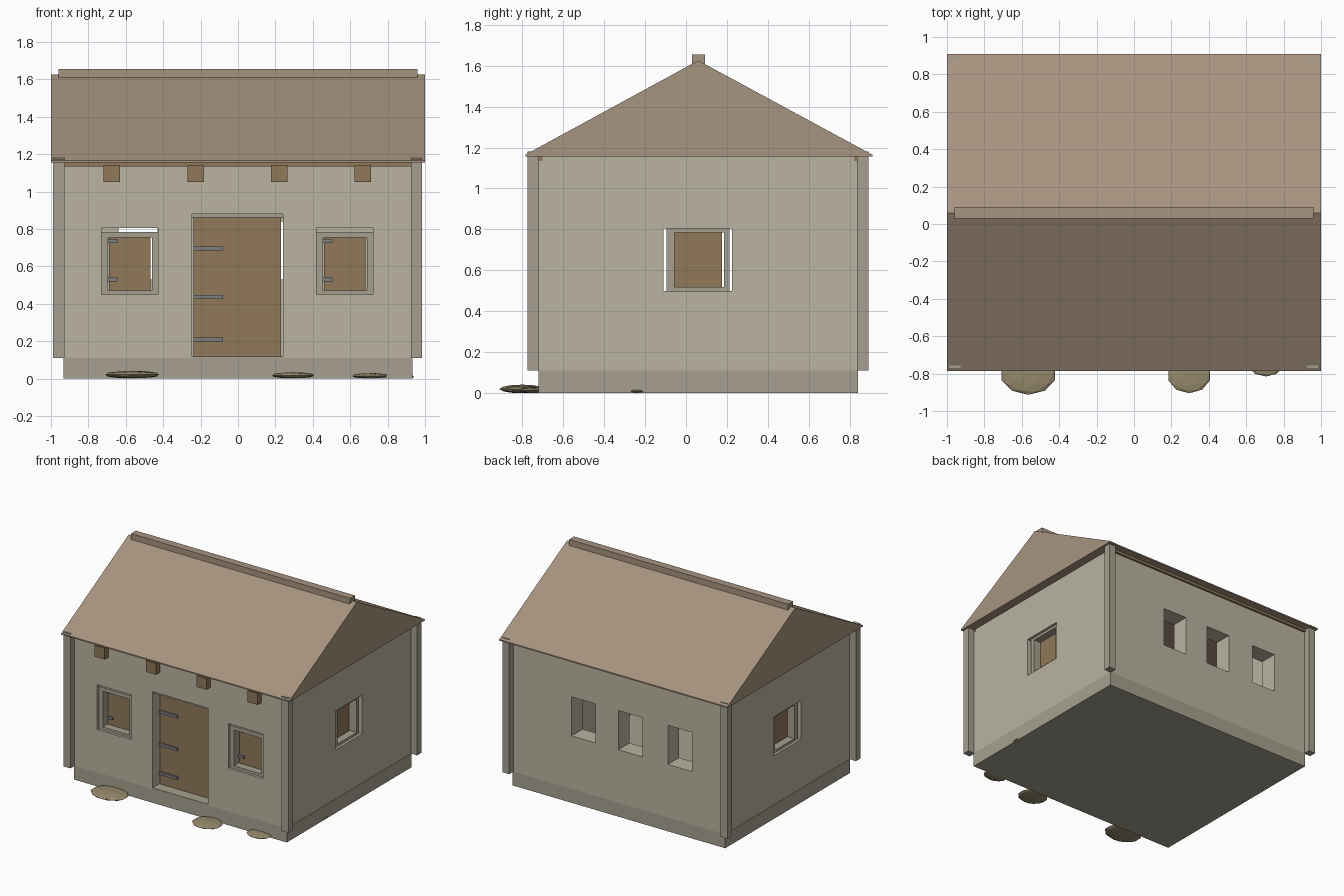
import bpy, bmesh
from mathutils import Matrix, Vector

if "Cube" in bpy.data.objects:
    bpy.data.objects.remove(bpy.data.objects["Cube"])


def material(name, rgb):
    m = bpy.data.materials.new(name)
    m.diffuse_color = [(c / 255) ** 2.2 for c in rgb] + [1]
    m.use_nodes = True
    m.node_tree.nodes["Principled BSDF"].inputs["Base Color"].default_value = m.diffuse_color
    return m


PLASTER = material("plaster", (184, 178, 160))
STONE = material("trim_stone", (164, 159, 142))
ROOF = material("roof_tile", (166, 146, 126))
WOOD = material("wood", (142, 120, 90))
IRON = material("iron", (125, 125, 125))
PEBBLE = material("pebble", (150, 138, 108))


def finish(name, bm, mat):
    bmesh.ops.recalc_face_normals(bm, faces=bm.faces)
    me = bpy.data.meshes.new(name)
    bm.to_mesh(me)
    bm.free()
    ob = bpy.data.objects.new(name, me)
    bpy.context.collection.objects.link(ob)
    if mat:
        me.materials.append(mat)
    return ob


def add_box(bm, x, y, z):
    lo, hi = Vector((x[0], y[0], z[0])), Vector((x[1], y[1], z[1]))
    size = hi - lo
    bmesh.ops.create_cube(bm, size=1, matrix=Matrix.Translation((lo + hi) / 2) @ Matrix.Diagonal((*size, 1)))


def box(name, x, y, z, mat=None):
    bm = bmesh.new()
    add_box(bm, x, y, z)
    return finish(name, bm, mat)


def prism(name, profile, x0, x1, mat):
    # y-z profile swept along x
    bm = bmesh.new()
    f = bm.faces.new([bm.verts.new((x0, y, z)) for y, z in profile])
    r = bmesh.ops.extrude_face_region(bm, geom=[f])
    bmesh.ops.translate(bm, vec=(x1 - x0, 0, 0), verts=[v for v in r["geom"] if isinstance(v, bmesh.types.BMVert)])
    return finish(name, bm, mat)


# foundation and hollow walls with cut openings
box("foundation", (-.932, .932), (-.72, .84), (0, .11), STONE)
walls = box("walls", (-.93, .93), (-.72, .84), (.11, 1.157), PLASTER)
FRONT_WINDOWS = (-.73, .42)
cuts = [((-.79, .79), (-.58, .70), (.0, 1.3)),
        ((-.245, .24), (-.8, -.5), (.05, .88)),
        ((-1.1, 1.1), (-.11, .225), (.50, .805))]
cuts += [((x, x + .302), (-.8, -.5), (.45, .805)) for x in FRONT_WINDOWS]
cuts += [((x, x + .21), (.6, .95), (.53, .84)) for x in (-.64, -.205, .205)]
cutters = []
for c in cuts:
    cutter = box("opening_cutter", *c)
    cutter.hide_render = True
    cutters.append(cutter)
    mod = walls.modifiers.new("opening", "BOOLEAN")
    mod.operation = "DIFFERENCE"
    mod.solver = "EXACT"
    mod.object = cutter
bpy.context.view_layer.update()
cut_mesh = bpy.data.meshes.new_from_object(walls.evaluated_get(bpy.context.evaluated_depsgraph_get()))
walls.modifiers.clear()
walls.data = cut_mesh
for c in cutters:
    bpy.data.objects.remove(c)

# corner posts
for i, x in enumerate((-.958, .955)):
    for j, y in enumerate((-.746, .864)):
        box(f"corner_post_{i}{j}", (x - .03, x + .03), (y - .028, y + .028), (.11, 1.18), STONE)

# roof and ridge cap
prism("roof", [(-.785, 1.155), (.91, 1.155), (.91, 1.165), (.06, 1.625), (-.785, 1.165)], -1, 1, ROOF)
box("ridge_cap", (-.96, .96), (.03, .092), (1.60, 1.655), ROOF)

# wall plates and front beam ends
box("front_wall_plate", (-.935, .935), (-.735, -.70), (1.135, 1.165), WOOD)
box("back_wall_plate", (-.935, .935), (.82, .855), (1.135, 1.165), WOOD)
for i, x in enumerate((-.675, -.225, .22, .668)):
    box(f"beam_end_{i}", (x - .044, x + .044), (-.77, -.66), (1.05, 1.14), WOOD)


def frame(name, x, z, place, sides):
    # four bars around a window; sides = widths of left, right, bottom, top
    bm = bmesh.new()
    l, r, b, t = sides
    d = (.02, .09)
    add_box(bm, (x[0], x[0] + l), d, z)
    add_box(bm, (x[1] - r, x[1]), d, z)
    add_box(bm, (x[0] + l, x[1] - r), d, (z[0], z[0] + b))
    add_box(bm, (x[0] + l, x[1] - r), d, (z[1] - t, z[1]))
    bmesh.ops.transform(bm, matrix=place, verts=bm.verts)
    return finish(name, bm, STONE)


# front windows: frame, shutter, hinges
for i, x in enumerate(FRONT_WINDOWS):
    frame(f"front_window_frame_{i}", (x, x + .302), (.45, .785), Matrix.Translation((0, -.72, 0)), (.035, .032, .022, .03))
    box(f"front_shutter_{i}", (x + .04, x + .262), (-.64, -.61), (.47, .757), WOOD)
    for j, z in enumerate((.53, .735)):
        box(f"shutter_hinge_{i}{j}", (x + .03, x + .085), (-.65, -.635), (z - .01, z + .01), IRON)

# side windows
for i, s in enumerate((-1, 1)):
    place = Matrix(((0, -s, 0, s * .93), (1, 0, 0, 0), (0, 0, 1, 0), (0, 0, 0, 1)))
    frame(f"side_window_frame_{i}", (-.095, .212), (.50, .805), place, (.038, .027, .02, .02))
    xs = sorted((s * .85, s * .82))
    box(f"side_shutter_{i}", xs, (-.055, .175), (.518, .787), WOOD)

# door with frame and strap hinges
box("door_lintel", (-.245, .24), (-.70, -.60), (.86, .88), STONE)
box("door_sill", (-.245, .24), (-.72, -.58), (.105, .118), STONE)
box("door", (-.238, .23), (-.635, -.595), (.115, .862), WOOD)
for i, z in enumerate((.21, .437, .695)):
    box(f"door_hinge_{i}", (-.238, -.08), (-.65, -.63), (z - .011, z + .011), IRON)

# low-poly ground stones
stones = [(-.565, -.80, .15, .113, .021), (.295, -.805, .117, .10, .017),
          (.705, -.745, .097, .07, .015), (.905, -.24, .036, .05, .01)]
for i, (x, y, rx, ry, rz) in enumerate(stones):
    bm = bmesh.new()
    bmesh.ops.create_icosphere(bm, subdivisions=2, radius=1,
                               matrix=Matrix.Translation((x, y, rz)) @ Matrix.Diagonal((rx, ry, rz, 1)))
    finish(f"ground_stone_{i}", bm, PEBBLE)
